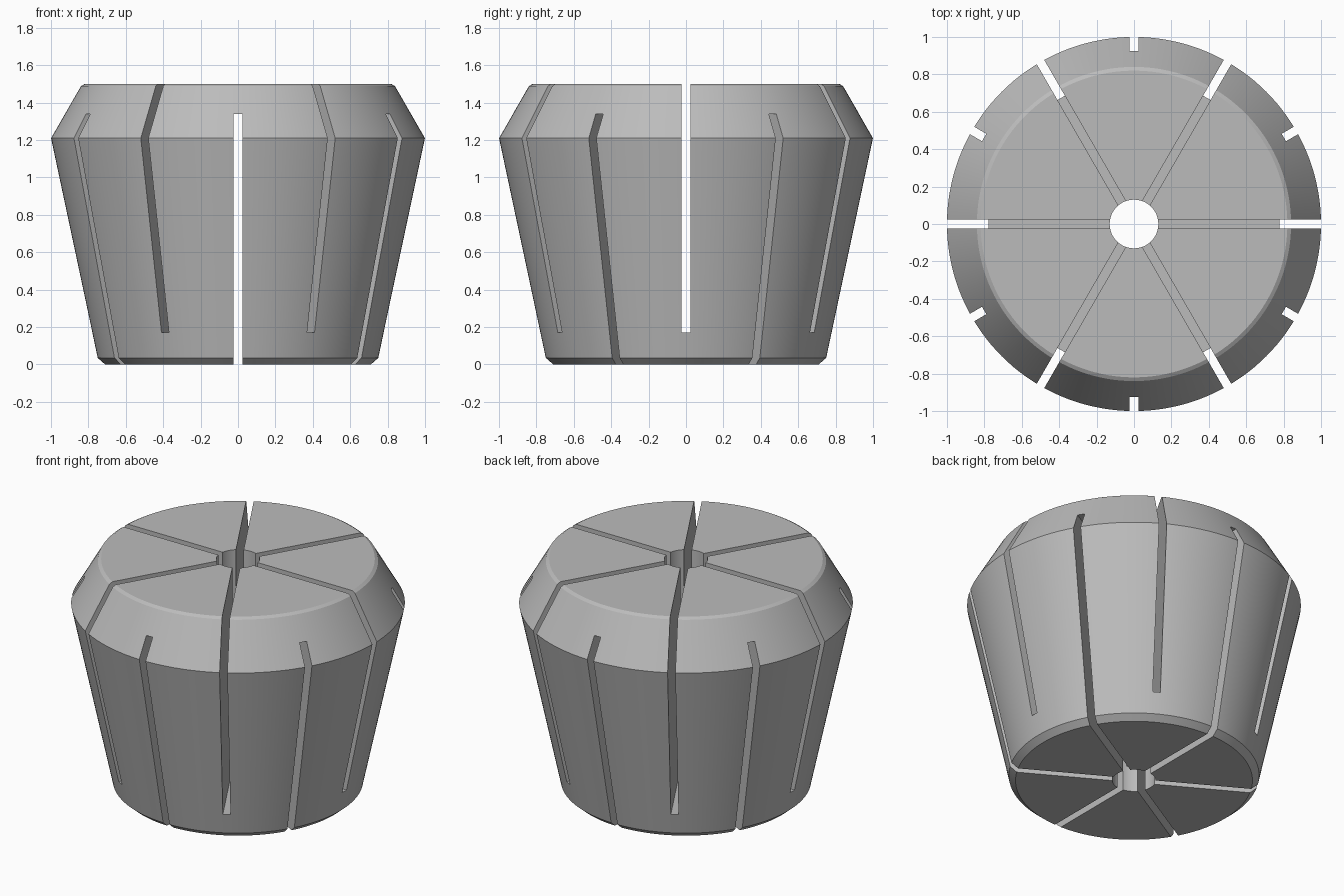
import bpy
import bmesh
from math import pi
from mathutils import Matrix, Vector

cube = bpy.data.objects.get("Cube")
if cube:
    bpy.data.objects.remove(cube, do_unlink=True)

SEGMENTS = 144
SLOT_WIDTH = 0.046
BORE = 0.13
HEIGHT = 1.5

steel = bpy.data.materials.new("plain_steel_grey")
steel.use_nodes = True
colour = (0.5, 0.5, 0.5, 1)
steel.diffuse_color = colour
steel.node_tree.nodes["Principled BSDF"].inputs["Base Color"].default_value = colour


def add_object(name, bm):
    mesh = bpy.data.meshes.new(name)
    bmesh.ops.recalc_face_normals(bm, faces=bm.faces)
    bm.to_mesh(mesh)
    bm.free()
    mesh.materials.append(steel)
    obj = bpy.data.objects.new(name, mesh)
    bpy.context.collection.objects.link(obj)
    return obj


def lathe(name, profile):
    """Spin a closed (radius, height) profile around z."""
    bm = bmesh.new()
    verts = [bm.verts.new((r, 0, z)) for r, z in profile]
    edges = [bm.edges.new((a, b)) for a, b in zip(verts, verts[1:] + verts[:1])]
    bmesh.ops.spin(bm, geom=verts + edges, cent=(0, 0, 0), axis=(0, 0, 1),
                   angle=2 * pi, steps=SEGMENTS)
    bmesh.ops.remove_doubles(bm, verts=bm.verts, dist=0.0005)
    return add_object(name, bm)


def slot_cutter(name, angle, low, high):
    """Thin bar across the whole body, giving two opposite slots."""
    bm = bmesh.new()
    bmesh.ops.create_cube(bm, size=1)
    bmesh.ops.scale(bm, vec=(3, SLOT_WIDTH, high - low), verts=bm.verts)
    bmesh.ops.translate(bm, vec=Vector((0, 0, (low + high) / 2)), verts=bm.verts)
    bmesh.ops.rotate(bm, matrix=Matrix.Rotation(angle, 3, "Z"), verts=bm.verts)
    obj = add_object(name, bm)
    obj.hide_render = True
    return obj


# Double-tapered body with a straight bore
collet = lathe("collet_body", [
    (BORE, 0), (0.71, 0), (0.75, 0.035), (1, 1.21),
    (0.84, 1.488), (0.82, HEIGHT), (BORE, HEIGHT)])

# Alternating slots, open at the top or at the bottom
cutters = []
for i in range(3):
    cutters.append(slot_cutter("top_slot_cutter", i * pi / 3, 0.17, HEIGHT + 0.2))
    cutters.append(slot_cutter("bottom_slot_cutter", i * pi / 3 + pi / 6, -0.2, 1.34))

bpy.context.view_layer.objects.active = collet
for cutter in cutters:
    cut = collet.modifiers.new("slot", "BOOLEAN")
    cut.operation = "DIFFERENCE"
    cut.solver = "EXACT"
    cut.object = cutter
    bpy.ops.object.modifier_apply(modifier=cut.name)
    bpy.data.objects.remove(cutter, do_unlink=True)

# Smooth tapers with crisp edges
bpy.ops.object.select_all(action="DESELECT")
collet.select_set(True)
bpy.ops.object.shade_smooth_by_angle(angle=pi / 8)
